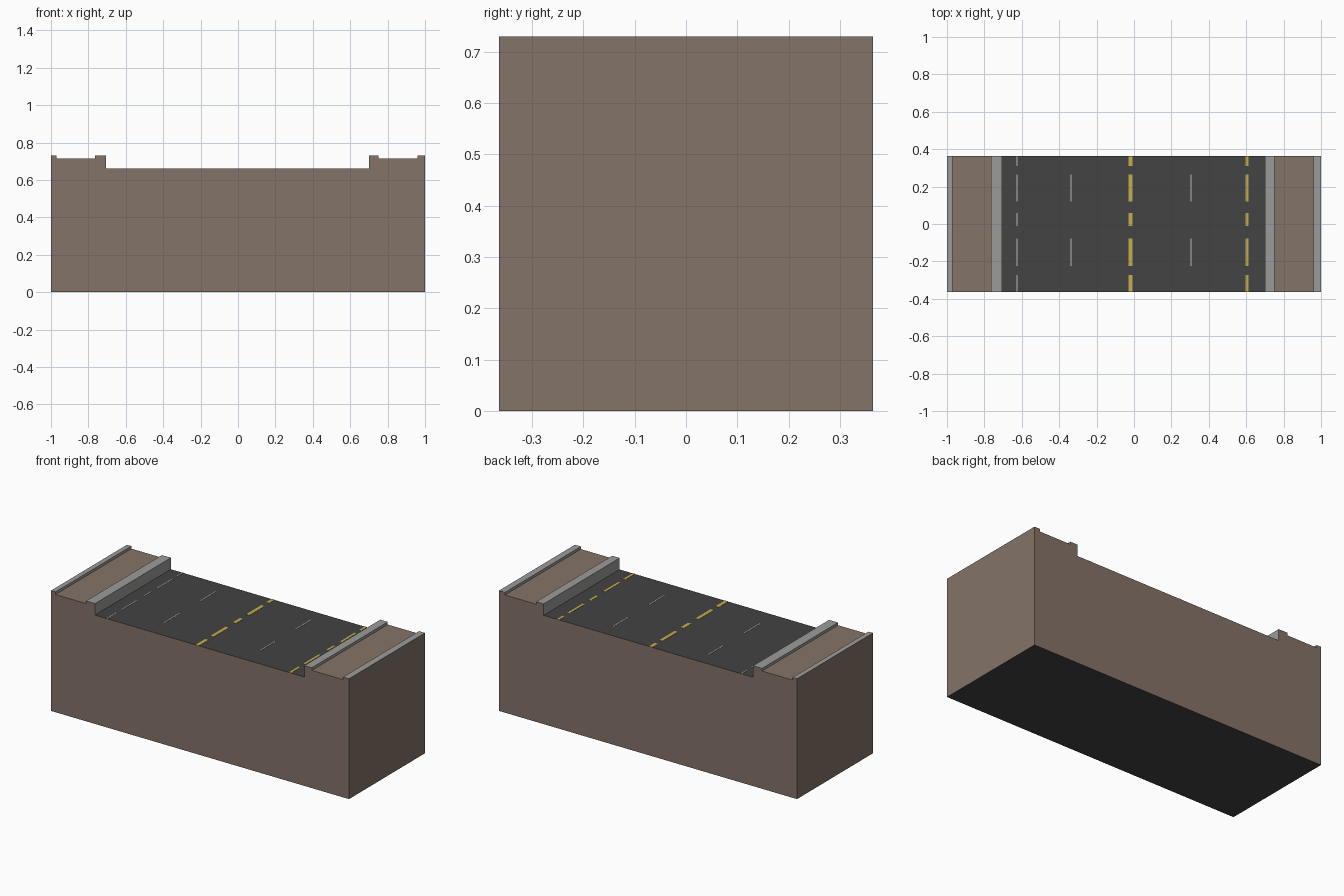
import bpy, bmesh

if "Cube" in bpy.data.objects:
    bpy.data.objects.remove(bpy.data.objects["Cube"])

HALF = 0.364      # half depth along y
ROAD = 0.66       # road surface height
WALK = 0.714      # sidewalk height
TOP = 0.73        # curb height


def material(name, rgb):
    m = bpy.data.materials.new(name)
    m.diffuse_color = (*rgb, 1)
    m.use_nodes = True
    m.node_tree.nodes["Principled BSDF"].inputs["Base Color"].default_value = m.diffuse_color
    return m


earth = material("brown earth", (0.23, 0.172, 0.138))
asphalt = material("dark asphalt", (0.056, 0.056, 0.056))
curb = material("grey curb", (0.33, 0.33, 0.32))
yellow = material("yellow paint", (0.56, 0.42, 0.075))
white = material("white paint", (0.55, 0.55, 0.55))


def finish(bm, name, mats):
    bmesh.ops.recalc_face_normals(bm, faces=bm.faces)
    me = bpy.data.meshes.new(name)
    bm.to_mesh(me)
    bm.free()
    for m in mats:
        me.materials.append(m)
    ob = bpy.data.objects.new(name, me)
    bpy.context.collection.objects.link(ob)
    return ob


# Road block: street cross-section extruded along y
profile = [(-1, 0), (1, 0), (1, TOP), (0.96, TOP), (0.96, WALK), (0.75, WALK),
           (0.75, TOP), (0.70, TOP), (0.70, ROAD), (-0.705, ROAD), (-0.705, TOP),
           (-0.765, TOP), (-0.765, WALK), (-0.97, WALK), (-0.97, TOP), (-1, TOP)]
bm = bmesh.new()
face = bm.faces.new([bm.verts.new((x, -HALF, z)) for x, z in profile])
ext = bmesh.ops.extrude_face_region(bm, geom=[face])
bmesh.ops.translate(bm, vec=(0, 2 * HALF, 0),
                    verts=[v for v in ext["geom"] if isinstance(v, bmesh.types.BMVert)])
bmesh.ops.recalc_face_normals(bm, faces=bm.faces)
# Earth outside, asphalt on road and underside, grey on curb tops and inner walls
for f in bm.faces:
    c, n = f.calc_center_median(), f.normal
    if abs(n.y) > 0.5 or abs(c.x) > 0.999:
        f.material_index = 0
    elif abs(n.z) > 0.5 and c.z < ROAD + 0.01:
        f.material_index = 1
    elif n.z > 0.5 and c.z < WALK + 0.005:
        f.material_index = 0
    else:
        f.material_index = 2
finish(bm, "road_block", [earth, asphalt, curb])


# Painted dashes: thin plates on the road
def dashes(name, x, width, spans, mat):
    bm = bmesh.new()
    for y0, y1 in spans:
        box = bmesh.ops.create_cube(bm, size=1)["verts"]
        bmesh.ops.scale(bm, vec=(width, y1 - y0, 0.002), verts=box)
        bmesh.ops.translate(bm, vec=(x, (y0 + y1) / 2, ROAD + 0.0005), verts=box)
    finish(bm, name, [mat])


long_spans = [(-0.225, -0.078), (0.12, 0.265)]
all_spans = long_spans + [(-HALF, -0.273), (-0.01, 0.06), (0.31, HALF)]
dashes("centre_line", -0.018, 0.022, all_spans, yellow)
dashes("right_edge_line", 0.604, 0.015, all_spans, yellow)
dashes("left_edge_line", -0.625, 0.006, all_spans, white)
for side, x in (("left", -0.336), ("right", 0.304)):
    dashes(side + "_lane_line", x, 0.006, long_spans, white)
